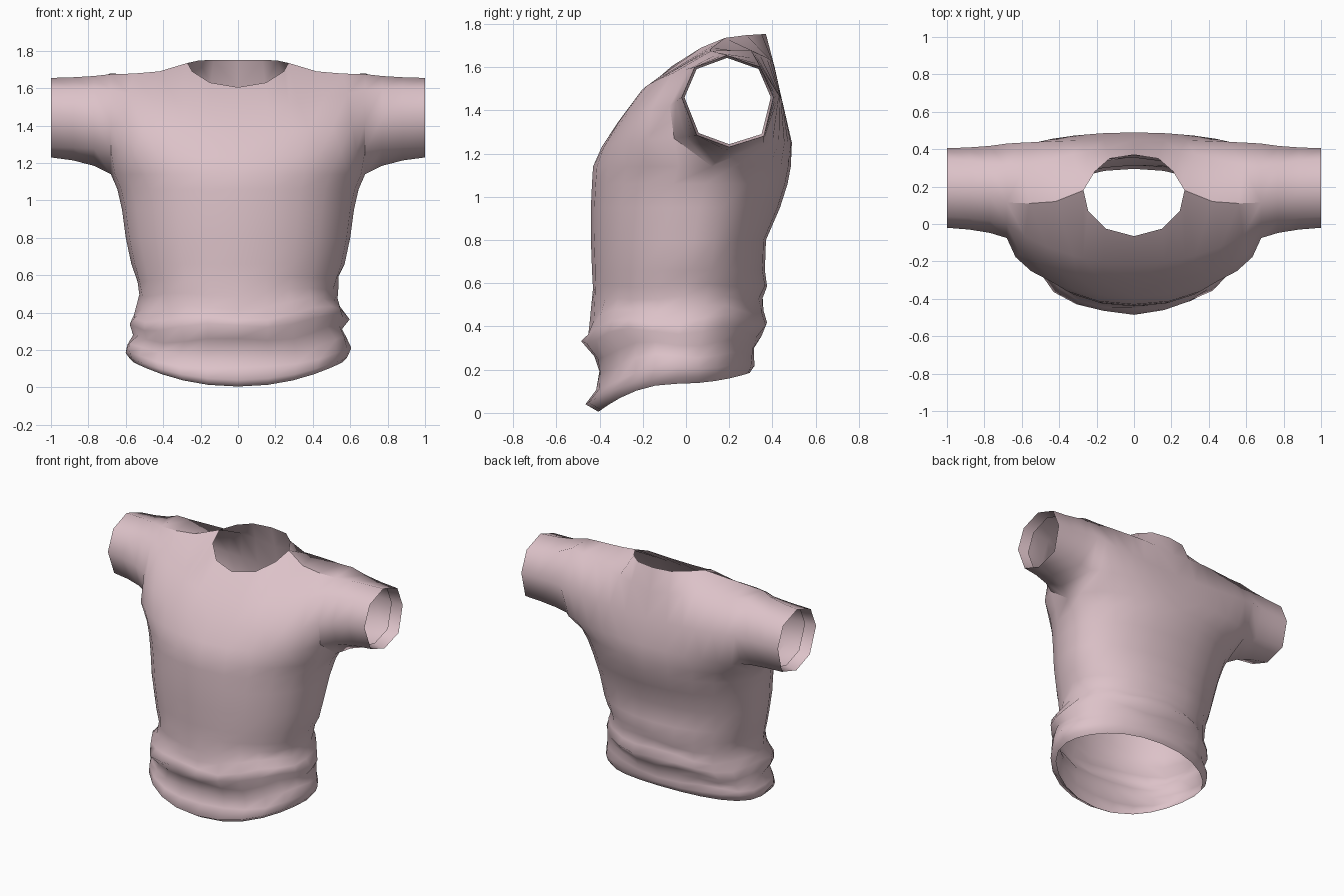
import bpy, bmesh
from math import sin, cos, pi
from mathutils import Vector

cube = bpy.data.objects.get("Cube")
if cube:
    bpy.data.objects.remove(cube, do_unlink=True)

COLS = 6  # columns from the centre line to the side seam
ARM_X = 0.68
BOXY = 0.94  # below 1 squares the body section slightly

# Body rings, hem to chest: front z, back z, half width, front y, back y
RINGS = [
    (.005, .185, .56, -.405, .295), (.04, .2, .585, -.465, .305),
    (.10, .225, .60, -.415, .315), (.18, .265, .59, -.405, .315),
    (.25, .31, .56, -.42, .32), (.33, .36, .58, -.48, .345),
    (.37, .41, .56, -.465, .375), (.43, .46, .535, -.44, .36),
    (.50, .52, .53, -.435, .355), (.58, .58, .54, -.435, .375),
    (.66, .66, .57, -.435, .365), (.80, .80, .60, -.44, .37),
    (.95, .95, .62, -.44, .435), (1.06, 1.06, .645, -.435, .47),
    (1.14, 1.14, ARM_X, -.43, .485)]

# Upper panels as (y, z): centre line and armhole edge, armpit to shoulder
FRONT_MID = [(-.43, 1.14), (-.39, 1.23), (-.315, 1.345), (-.215, 1.475)]
BACK_MID = [(.485, 1.14), (.49, 1.25), (.45, 1.42), (.41, 1.6)]
FRONT_EDGE = [(.12, 1.14), (-.055, 1.27), (-.075, 1.42), (.0, 1.59), (.115, 1.675)]
BACK_EDGE = [(.12, 1.14), (.36, 1.25), (.43, 1.47), (.3, 1.68), (.115, 1.675)]

# Neckline, then shoulder seam
SEAM = [(.27, .18, 1.735), (.42, .12, 1.69), (.56, .11, 1.678), (ARM_X, .115, 1.675)]
FRONT_TOP = [(0, -.065, 1.605), (.15, -.025, 1.63), (.245, .07, 1.69)] + SEAM
BACK_TOP = [(0, .37, 1.752), (.13, .35, 1.752), (.21, .28, 1.748)] + SEAM

# Sleeve cuff outline (y, z), armpit round the front and over the top
CUFF = [(.2, 1.23), (.05, 1.285), (-.02, 1.46), (.04, 1.6),
        (.19, 1.655), (.345, 1.6), (.405, 1.46), (.36, 1.28)]
CUFF_MID = (.195, 1.45)

bm = bmesh.new()


def skin(rows, closed=False):
    """Join rows of points with quads."""
    verts = [[bm.verts.new(p) for p in row] for row in rows]
    count = len(rows[0])
    for low, high in zip(verts, verts[1:]):
        for i in range(count if closed else count - 1):
            k = (i + 1) % count
            bm.faces.new((low[i], low[k], high[k], high[i]))


def boxed(value):
    return abs(value) ** BOXY * (1 if value > 0 else -1)


def body_ring(index):
    """Rounded ring, lower at the front, with loose creases near the waist."""
    zf, zb, w, yf, yb = RINGS[index]
    height = index / (len(RINGS) - 1)
    side_y = -.04 + .16 * height ** 3
    side_z = zb - .05 * (1 - height) ** 4
    crease = .016 * sin(pi * (index - 1) / 9) if 1 < index < 10 else 0
    ring = []
    for i in range(4 * COLS):
        a = i * pi / (2 * COLS)
        c = cos(a)
        depth = (yf if c > 0 else yb) - side_y
        swell = 1 + crease * (sin(3 * a + index * 1.9) + sin(8 * a - index * 2.3))
        z = side_z + ((zf if c > 0 else zb) - side_z) * c * c
        z += crease * (2 * sin(a) + 1.2 * sin(5 * a + index * .6))
        ring.append(Vector((w * boxed(sin(a)) * swell,
                            side_y + depth * abs(boxed(c)) * swell, z)))
    return ring


def upper_panel(mid, edge, top, flatten, lift):
    """Half panel from chest level to the neckline and shoulder."""
    rows = []
    for r, ((my, mz), (ey, ez)) in enumerate(zip(mid, edge)):
        t = r / 4
        row = []
        for j in range(COLS + 1):
            a = j * pi / (2 * COLS)
            s = boxed(sin(a)) * (1 - t) + top[j][0] / ARM_X * t
            oval = abs(boxed(cos(a))) if j < COLS else 0
            bulge = oval if r == 0 else max(0, 1 - s * s) ** (.45 + flatten * t * t)
            z = mz + (ez - mz) * s ** (2 - lift * t)
            row.append(Vector((ARM_X * s, ey + (my - ey) * bulge, z)))
        rows.append(row)
    return rows + [[Vector(p) for p in top]]


def mirrored(rows):
    return [[Vector((-p.x, p.y, p.z)) for p in row] for row in rows]


# Body
skin([body_ring(i) for i in range(len(RINGS))], closed=True)

# Chest, back and shoulders
front = upper_panel(FRONT_MID, FRONT_EDGE, FRONT_TOP, .8, 1)
back = upper_panel(BACK_MID, BACK_EDGE, BACK_TOP, 2, 1.6)

# Sleeves flow from the armhole to the cuff, then turn in as a narrow lining
armhole = FRONT_EDGE + BACK_EDGE[3:0:-1]
sleeve = []
for x, t in ((ARM_X, 0), (.77, .5), (.88, .82), (1, 1)):
    sleeve.append([Vector((x, a[0] + (c[0] - a[0]) * t, a[1] + (c[1] - a[1]) * t))
                   for a, c in zip(armhole, CUFF)])
lining = Vector((.92, *CUFF_MID))
turn = [lining + (p - Vector((1, *CUFF_MID))) * .94 for p in sleeve[-1]]
sleeve.append(turn)

for part, closed in ((front, False), (back, False), (sleeve, True)):
    skin(part, closed)
    skin(mirrored(part), closed)

# Weld the panels and face them outward
bmesh.ops.remove_doubles(bm, verts=bm.verts, dist=.0005)
bmesh.ops.recalc_face_normals(bm, faces=bm.faces)
bm.normal_update()
chest = min(bm.faces, key=lambda f: (f.calc_center_median() - Vector((0, -.44, .9))).length)
if chest.normal.y > 0:
    bmesh.ops.reverse_faces(bm, faces=bm.faces)

# Smooth cloth with crisp shoulder seams, lower armholes and cuffs
creased = [Vector(p) for p in SEAM] + [Vector((ARM_X, y, z)) for y, z in FRONT_EDGE[:3]]
creased += sleeve[-2]


def on_seam(vert):
    p = Vector((abs(vert.co.x), vert.co.y, vert.co.z))
    return any((p - q).length < .002 for q in creased)


for f in bm.faces:
    f.smooth = True
for e in bm.edges:
    e.smooth = not all(on_seam(v) for v in e.verts)

mesh = bpy.data.meshes.new("shirt")
bm.to_mesh(mesh)
bm.free()
shirt = bpy.data.objects.new("shirt", mesh)
bpy.context.collection.objects.link(shirt)

# Pale pink cloth
pink = (.72, .54, .58, 1)
cloth = bpy.data.materials.new("pale_pink_cloth")
cloth.use_nodes = True
cloth.diffuse_color = pink
bsdf = next(n for n in cloth.node_tree.nodes if n.type == 'BSDF_PRINCIPLED')
bsdf.inputs["Base Color"].default_value = pink
bsdf.inputs["Roughness"].default_value = .9
mesh.materials.append(cloth)
